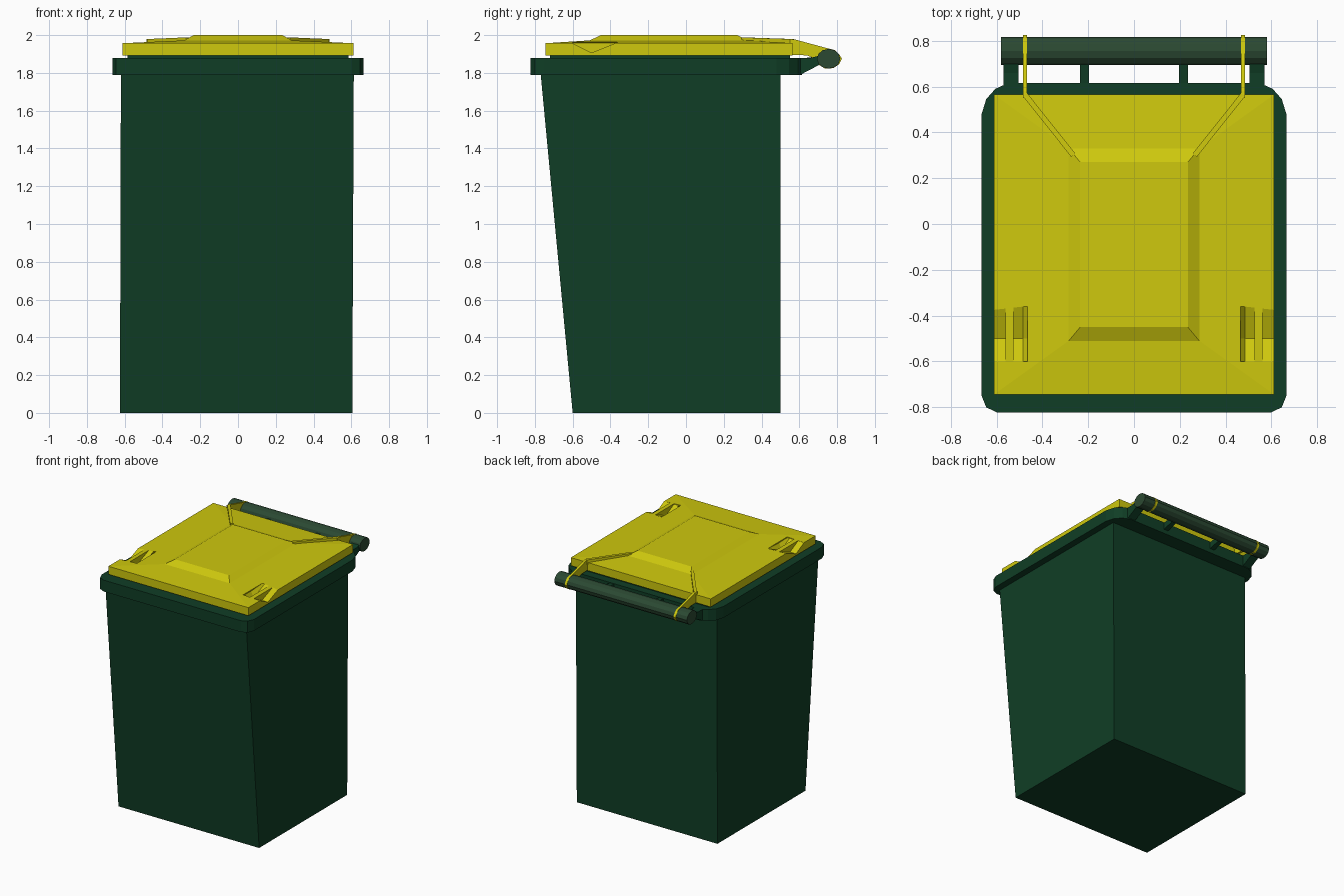
import bpy, math

if "Cube" in bpy.data.objects:
    bpy.data.objects.remove(bpy.data.objects["Cube"])


def material(name, rgb):
    m = bpy.data.materials.new(name)
    m.diffuse_color = (*rgb, 1)
    m.use_nodes = True
    m.node_tree.nodes["Principled BSDF"].inputs["Base Color"].default_value = m.diffuse_color
    return m


GREEN = material("dark_green", (0.005, 0.048, 0.019))
GREY_GREEN = material("grey_green", (0.024, 0.066, 0.032))
YELLOW = material("yellow", (0.62, 0.58, 0.004))


def loft(name, rings, mat=None):
    """Closed flat-shaded mesh through rings with equal point counts."""
    n = len(rings[0])
    verts = [p for r in rings for p in r]
    faces = [tuple(range(n))[::-1], tuple(range(len(verts) - n, len(verts)))]
    for k in range(len(rings) - 1):
        for i in range(n):
            j = (i + 1) % n
            faces.append((k*n + i, k*n + j, k*n + n + j, k*n + n + i))
    me = bpy.data.meshes.new(name)
    me.from_pydata(verts, [], faces)
    ob = bpy.data.objects.new(name, me)
    bpy.context.collection.objects.link(ob)
    if mat:
        me.materials.append(mat)
    # consistent outward normals
    import bmesh
    bm = bmesh.new()
    bm.from_mesh(me)
    bmesh.ops.recalc_face_normals(bm, faces=bm.faces)
    bm.to_mesh(me)
    bm.free()
    return ob


def rect(x0, x1, y0, y1, z):
    return [(x0, y0, z), (x1, y0, z), (x1, y1, z), (x0, y1, z)]


def along_x(name, profile, x0, x1, mat):
    return loft(name, [[(x, y, z) for y, z in profile] for x in (x0, x1)], mat)


def circle(cy, cz, ry, rz, n=12):
    return [(cy + ry*math.cos(2*math.pi*i/n), cz + rz*math.sin(2*math.pi*i/n))
            for i in range(n)]


# Tapered body with sloping front
loft("body", [rect(-0.625, 0.605, -0.60, 0.50, 0),
              rect(-0.62, 0.613, -0.77, 0.50, 1.80)], GREEN)

# Rim with rounded corners, and the inner lip under the lid
half = [(0.60, -0.822), (0.645, -0.80), (0.665, -0.75),
        (0.665, 0.48), (0.645, 0.545), (0.605, 0.59), (0.55, 0.615)]
outline = half + [(-x, y) for x, y in reversed(half)]
loft("rim", [[(x, y, z) for x, y in outline] for z in (1.79, 1.88)], GREEN)
loft("inner_lip", [rect(-0.585, 0.585, -0.72, 0.55, z) for z in (1.87, 1.90)], GREEN)

# Lid with gently rising top and raised centre panel
lid = loft("lid", [rect(-0.612, 0.612, -0.745, 0.565, 1.893),
                   rect(-0.612, 0.612, -0.745, 0.565, 1.957),
                   rect(-0.285, 0.285, -0.51, 0.33, 1.972),
                   rect(-0.235, 0.235, -0.45, 0.27, 2.0)], YELLOW)

# Grip notches: two V cuts per side, leaving a fin between them
def notch(side, sections):
    rings = [[(side*x, -0.60, 1.957), (side*x, -0.50, z), (side*x, -0.36, 1.963),
              (side*x, -0.36, 2.02), (side*x, -0.60, 2.02)] for x, z in sections]
    cutter = loft("notch_cutter", rings, YELLOW)
    cutter.hide_render = True
    mod = lid.modifiers.new("notch", 'BOOLEAN')
    mod.operation = 'DIFFERENCE'
    mod.solver = 'EXACT'
    mod.object = cutter
    bpy.context.view_layer.objects.active = lid
    bpy.ops.object.modifier_apply(modifier=mod.name)
    bpy.data.objects.remove(cutter)


for s in (-1, 1):
    notch(s, [(0.465, 1.955), (0.485, 1.907), (0.525, 1.907)])
    notch(s, [(0.56, 1.907), (0.66, 1.907)])

# Hinge bar
along_x("hinge_bar", circle(0.755, 1.875, 0.062, 0.052), -0.58, 0.58, GREY_GREEN)

for s, side in ((-1, "left"), (1, "right")):
    # Thin lid arm and the ring that wraps the bar
    arm = [(0.55, 1.895), (0.55, 1.98), (0.58, 1.976), (0.75, 1.93),
           (0.79, 1.92), (0.81, 1.90), (0.825, 1.875), (0.81, 1.845),
           (0.78, 1.825), (0.735, 1.823), (0.70, 1.845), (0.685, 1.875),
           (0.64, 1.893)]
    along_x("lid_arm_" + side, arm, s*0.467, s*0.485, YELLOW)
    # Diagonal ridge from panel corner to arm
    w = 0.009
    a, b = (0.265, 0.30), (0.476, 0.565)
    loft("lid_ridge_" + side,
         [[(s*(x - w), y + w*0.8, 1.94), (s*(x + w), y - w*0.8, 1.94),
           (s*(x + w), y - w*0.8, z), (s*(x - w), y + w*0.8, z)]
          for (x, y), z in ((a, 1.988), (b, 1.979))], YELLOW)
    # Brackets carrying the bar
    for kind, x0, x1, prof in (
            ("outer", 0.505, 0.57, [(0.55, 1.795), (0.615, 1.795), (0.72, 1.85),
                                    (0.72, 1.895), (0.66, 1.88), (0.55, 1.88)]),
            ("inner", 0.197, 0.235, [(0.60, 1.82), (0.72, 1.85),
                                     (0.72, 1.89), (0.60, 1.875)])):
        along_x(f"bracket_{kind}_{side}", prof, s*x0, s*x1, GREEN)
